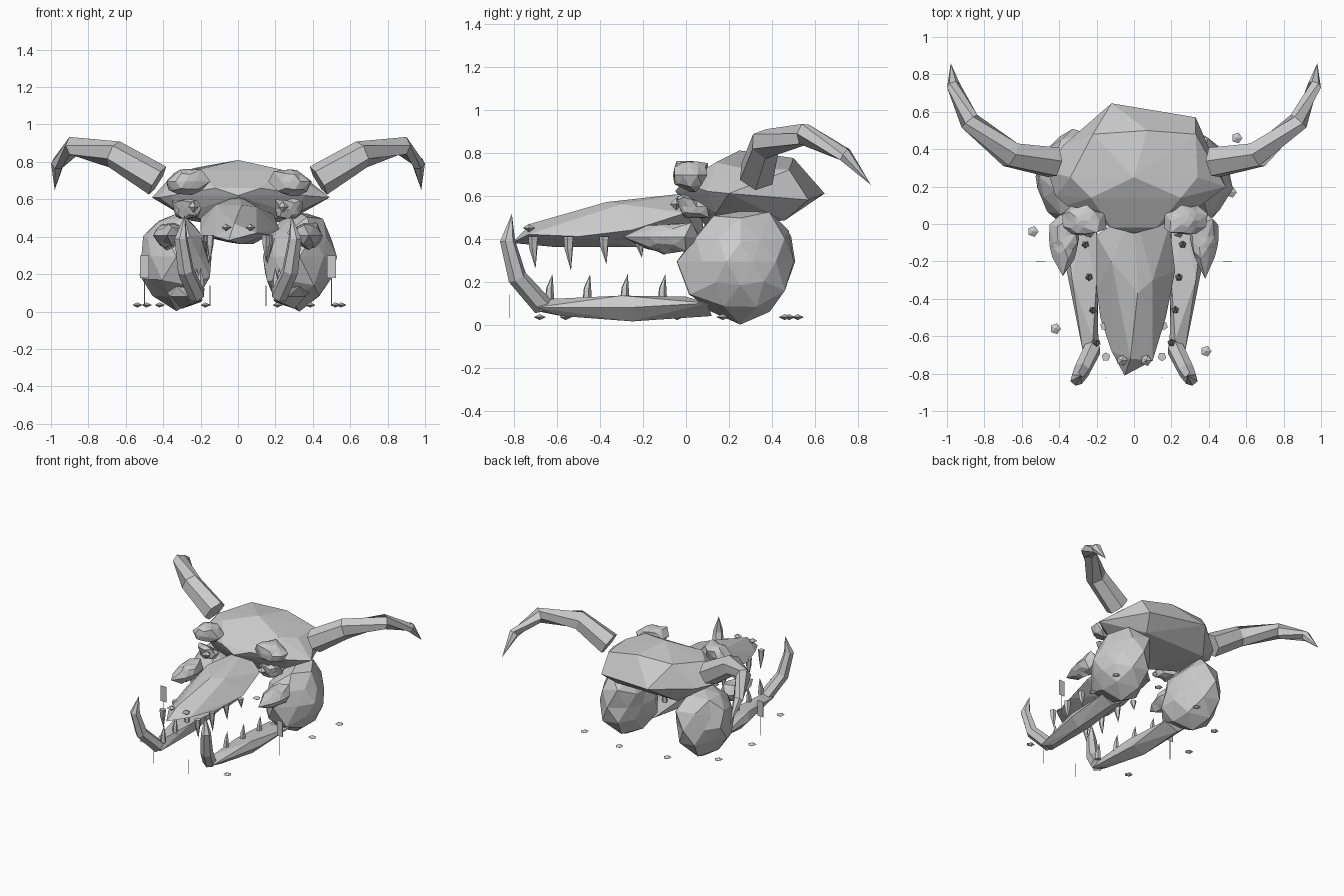
import bpy, bmesh, math, random
from mathutils import Vector
from mathutils.bvhtree import BVHTree

if "Cube" in bpy.data.objects:
    bpy.data.objects.remove(bpy.data.objects["Cube"])

random.seed(4)
bone = bpy.data.materials.new("bone_grey")
bone.diffuse_color = (0.6, 0.6, 0.6, 1)
bone.use_nodes = True
bone.node_tree.nodes["Principled BSDF"].inputs["Base Color"].default_value = bone.diffuse_color


def finish(bm, name):
    bmesh.ops.recalc_face_normals(bm, faces=bm.faces)
    me = bpy.data.meshes.new(name)
    bm.to_mesh(me)
    bm.free()
    me.materials.append(bone)
    ob = bpy.data.objects.new(name, me)
    bpy.context.collection.objects.link(ob)
    return ob


def hull(pts, s=1):
    bm = bmesh.new()
    for x, y, z in pts:
        bm.verts.new((x * s, y, z))
    bmesh.ops.convex_hull(bm, input=bm.verts)
    inside = [v for v in bm.verts if not v.link_faces]
    bmesh.ops.delete(bm, geom=inside, context='VERTS')
    return bm


def rock(name, pts, s=1):
    """Faceted solid wrapped around a few points."""
    return finish(hull(pts, s), name)


def lump(name, pts, s=1, rough=.08):
    """Rough icosphere fitted to the solid around a few points."""
    shell = hull(pts, s)
    tree = BVHTree.FromBMesh(shell)
    shell.free()
    mid = sum((Vector((x * s, y, z)) for x, y, z in pts), Vector()) / len(pts)
    bm = bmesh.new()
    bmesh.ops.create_icosphere(bm, subdivisions=2, radius=1)
    for v in bm.verts:
        hit = tree.ray_cast(mid, v.co.normalized())[0]
        v.co = mid + (hit - mid) * random.uniform(1.02 - rough, 1.02 + rough)
    for v in bm.verts:
        v.co.z = max(v.co.z, 0)
    return finish(bm, name)


def spike(name, path, radii, s=1, sides=6):
    """Tapered tube along a path, ending in a point."""
    bm = bmesh.new()
    pts = [Vector((x * s, y, z)) for x, y, z in path]
    rings = []
    for i, p in enumerate(pts[:-1]):
        t = (pts[i + 1] - pts[max(i - 1, 0)]).normalized()
        u = t.cross(Vector((0.3 * s, 1, 0.1))).normalized()
        w = t.cross(u)
        rings.append([bm.verts.new(p + radii[i] * (u * math.cos(a) + w * math.sin(a)))
                      for a in (math.tau * k / sides for k in range(sides))])
    tip = bm.verts.new(pts[-1])
    bm.faces.new(rings[0])
    for k in range(sides):
        n = (k + 1) % sides
        for a, b in zip(rings, rings[1:]):
            bm.faces.new((a[k], a[n], b[n], b[k]))
        bm.faces.new((rings[-1][k], rings[-1][n], tip))
    return finish(bm, name)


def gem(name, x, y, z, r, h):
    """Small five-sided double pyramid."""
    ring = [(x + r * math.cos(math.tau * k / 5), y + r * math.sin(math.tau * k / 5), z)
            for k in range(5)]
    return rock(name, ring + [(x, y, z + h), (x, y, z - h)])


def plate(name, x, y, z0, z1, w, d):
    return rock(name, [(x + i * w / 2, y + j * d / 2, z)
                       for i in (-1, 1) for j in (-1, 1) for z in (z0, z1)])


# Skull top
rock("cranium", [
    (0, .25, .81), (-.23, .14, .755), (.25, .14, .755), (-.22, .48, .77), (.07, .5, .775),
    (-.12, .645, .61), (.33, .57, .58), (.38, .42, .58), (.33, .48, .72), (-.38, .42, .6),
    (-.42, .15, .61), (.49, .2, .61), (-.46, .28, .61), (.36, .1, .62), (-.36, .1, .62),
    (0, -.05, .62), (-.12, -.02, .66), (.12, -.02, .66), (.27, .46, .485), (-.25, .46, .485),
    (0, .1, .45), (.3, .14, .52), (-.3, .14, .52), (.34, .25, .73), (-.34, .25, .74)])

# Upper jaw, tapering to the nose
rock("snout", [
    (0, .08, .62), (.02, -.37, .57), (.1, -.3, .56), (-.12, -.2, .57), (-.02, -.72, .47),
    (-.05, -.81, .38), (.1, -.73, .42), (.17, -.5, .41), (.22, -.25, .44), (.19, 0, .52),
    (-.2, -.06, .5), (-.2, -.35, .43), (-.18, -.5, .4), (-.12, -.68, .4),
    (.02, -.6, .36), (-.05, -.28, .37), (.08, -.25, .36), (0, .08, .38)])

for side, s in (("left", -1), ("right", 1)):
    # Horn
    spike(f"horn_{side}",
          [(.43, .33, .70), (.66, .37, .84), (.88, .55, .885), (.965, .74, .79), (.98, .86, .65)],
          (.088, .075, .054, .036), s)

    # Brow, eye socket and eye
    lump(f"brow_{side}", [
        (.13, -.01, .69), (.41, 0, .67), (.15, .08, .72), (.39, .1, .7), (.26, .11, .75),
        (.2, -.04, .755), (.3, .03, .765), (.32, -.06, .66), (.2, -.06, .66),
        (.28, .05, .61), (.4, .06, .64), (.33, -.05, .73)], s)
    lump(f"eye_socket_{side}", [
        (.2, -.03, .6), (.34, -.02, .62), (.22, -.01, .5), (.32, 0, .5), (.36, .08, .57),
        (.28, -.05, .58), (.18, .1, .52), (.34, .15, .5)], s)
    gem(f"eye_{side}", .24 * s, -.045, .56, .03, .03)

    # Jaw muscle block
    lump(f"jaw_block_{side}", [
        (.33, -.04, .28), (.42, .04, .12), (.2, .04, .12), (.25, .06, .45), (.43, .07, .44),
        (.3, .16, .54), (.38, .38, .525), (.24, .36, .5), (.36, .47, .46), (.4, .53, .28),
        (.36, .465, .08), (.27, .46, .08), (.32, .25, 0), (.54, .24, .28), (.48, .28, .08),
        (.13, .18, .32), (.17, .35, .3), (.16, .2, .07), (.5, .1, .34), (.2, .46, .42),
        (.47, .25, .47)], s, .06)

    # Cheekbone
    lump(f"cheek_{side}", [
        (.38, -.285, .42), (.37, -.28, .36), (.455, -.1, .42), (.30, -.15, .43),
        (.36, -.2, .455), (.43, -.2, .40), (.38, -.1, .33), (.43, .02, .47), (.33, .05, .48),
        (.45, .05, .36), (.3, .08, .36)], s)

    # Lower jaw bar and front tusk
    rock(f"lower_jaw_{side}", [
        (.19, -.68, .06), (.27, -.7, .08), (.22, -.62, .12), (.3, -.25, .015),
        (.25, -.58, .04), (.36, -.25, .08), (.2, -.25, .05), (.2, -.3, .125), (.33, -.3, .135),
        (.38, .1, .1), (.2, .1, .1), (.3, .12, .04), (.28, 0, .13)], s)
    spike(f"tusk_{side}",
          [(.22, -.665, .085), (.28, -.785, .22), (.305, -.83, .39), (.285, -.81, .515)],
          (.048, .045, .036), s)

    # Lower and upper teeth
    for i in range(4):
        y = -.635 + .175 * i
        x = .2 + .02 * i
        spike(f"lower_tooth_{side}_{i + 1}",
              [(x, y, .11), (x, y + .002, .17), (x, y + .014, .235)], (.022, .017), s, 5)
        y = -.71 + .165 * i
        x = .15 + .008 * i
        top, end = ((.41, .26), (.41, .25), (.41, .28), (.39, .31))[i]
        spike(f"upper_tooth_{side}_{i + 1}",
              [(x, y, top), (x, y, (top + end) / 2 + .02), (x, y + .01, end)],
              (.024, .019), s, 5)

    # Nostril
    gem(f"nostril_{side}", .065 * s, -.73, .45, .03, .02)

    # Hanging tags and thin strands
    plate(f"tag_{side}", .5 * s, -.2, .18, .30, .05, .002)
    plate(f"tag_strand_{side}", .5 * s, -.2, .03, .18, .004, .002)
    plate(f"front_strand_{side}", .15 * s, -.82, .03, .14, .004, .004)

# Pebbles scattered around the skull
for i, (x, y) in enumerate([(-.54, -.04), (-.42, -.56), (.385, -.68), (.55, .46),
                            (.52, .17), (-.49, .3), (-.175, .48), (.21, .52)]):
    gem(f"pebble_{i + 1}", x, y, .035, .03, .014)
